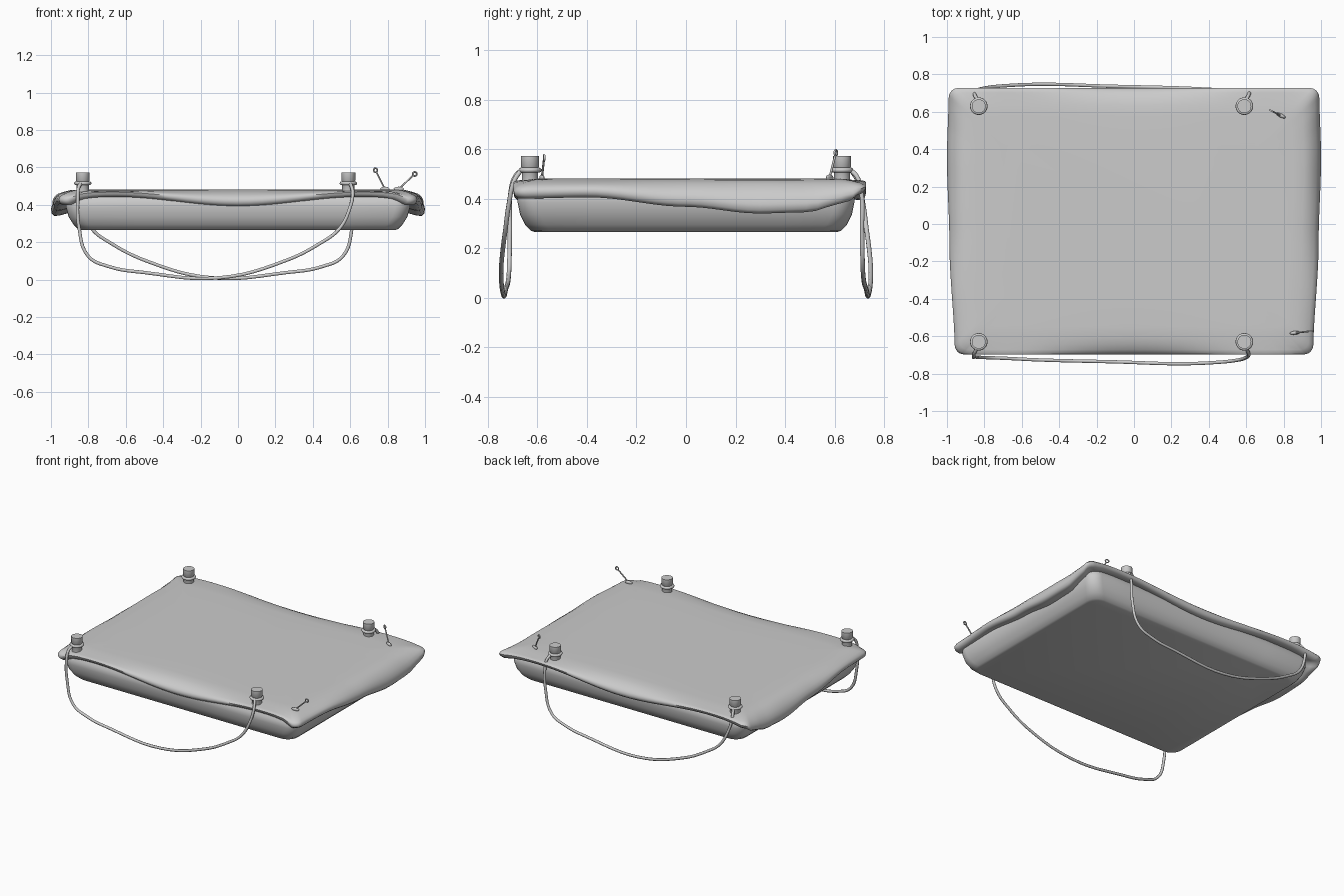
import bpy, bmesh, math
from mathutils import Vector

if "Cube" in bpy.data.objects:
    bpy.data.objects.remove(bpy.data.objects["Cube"])


def finish(obj, angle=40):
    bpy.ops.object.select_all(action='DESELECT')
    obj.select_set(True)
    bpy.context.view_layer.objects.active = obj
    bpy.ops.object.shade_smooth_by_angle(angle=math.radians(angle))
    return obj


def loft(name, rings, angle=40):
    bm = bmesh.new()
    vr = [[bm.verts.new(p) for p in ring] for ring in rings]
    n = len(vr[0])
    for a, b in zip(vr, vr[1:]):
        for i in range(n):
            bm.faces.new((a[i], a[(i + 1) % n], b[(i + 1) % n], b[i]))
    bm.faces.new(vr[0])
    bm.faces.new(vr[-1])
    bmesh.ops.recalc_face_normals(bm, faces=bm.faces)
    me = bpy.data.meshes.new(name)
    bm.to_mesh(me)
    bm.free()
    obj = bpy.data.objects.new(name, me)
    bpy.context.collection.objects.link(obj)
    return finish(obj, angle)


def rounded_rect(hw, hd, r, seg=28, arc=6):
    corners = [(hw - r, hd - r, 0), (r - hw, hd - r, 90), (r - hw, r - hd, 180), (hw - r, r - hd, 270)]
    arcs = []
    for cx, cy, a0 in corners:
        arcs.append([(cx + r * math.cos(math.radians(a0 + 90 * k / arc)),
                      cy + r * math.sin(math.radians(a0 + 90 * k / arc))) for k in range(arc + 1)])
    pts = []
    for i in range(4):
        pts += arcs[i]
        a, b = arcs[i][-1], arcs[(i + 1) % 4][0]
        pts += [(a[0] + (b[0] - a[0]) * k / seg, a[1] + (b[1] - a[1]) * k / seg) for k in range(1, seg)]
    return pts


def interp(table, t):
    if t <= table[0][0]:
        return table[0][1]
    for (t0, v0), (t1, v1) in zip(table, table[1:]):
        if t <= t1:
            s = (t - t0) / (t1 - t0)
            return v0 + (v1 - v0) * s * s * (3 - 2 * s)
    return table[-1][1]


def tube(name, points, radius, smooth_path=True):
    cu = bpy.data.curves.new(name, 'CURVE')
    cu.dimensions = '3D'
    cu.bevel_depth = radius
    cu.bevel_resolution = 2
    cu.resolution_u = 6
    cu.use_fill_caps = True
    sp = cu.splines.new('BEZIER')
    sp.bezier_points.add(len(points) - 1)
    for bp, p in zip(sp.bezier_points, points):
        bp.co = p
        bp.handle_left_type = bp.handle_right_type = 'AUTO' if smooth_path else 'VECTOR'
    obj = bpy.data.objects.new(name, cu)
    bpy.context.collection.objects.link(obj)
    bpy.ops.object.select_all(action='DESELECT')
    obj.select_set(True)
    bpy.context.view_layer.objects.active = obj
    bpy.ops.object.convert(target='MESH')
    return finish(bpy.context.view_layer.objects.active, 60)


# lower padded tray
tray = [(0.84, 0.61, 0.265), (0.855, 0.625, 0.27), (0.88, 0.65, 0.295), (0.905, 0.67, 0.335),
        (0.92, 0.68, 0.385), (0.92, 0.68, 0.42), (0.90, 0.66, 0.45)]
loft("tray", [[(x, y, z) for x, y in rounded_rect(hw, hd, 0.08, 6)] for hw, hd, z in tray], 45)

# draped cover with a wavy hem
side_hem = [(-0.7, 0.4), (-0.4, 0.405), (0, 0.367), (0.3, 0.34), (0.5, 0.345), (0.65, 0.38), (0.73, 0.42)]
taper = [(-0.7, 0.958), (-0.1, 0.987), (0.35, 1.0), (0.73, 0.99)]
outline = []
for x, y in rounded_rect(1.0, 0.712, 0.05):
    y += 0.015
    wave = 0.418 - 0.025 * math.cos(math.pi * x / 0.7)
    side = interp(side_hem, y)
    w = interp([(0.86, 0), (0.97, 1)], abs(x))
    outline.append((x * interp(taper, y), y, wave * (1 - w) + side * w))
# inset, height share between hem (0) and top (1), hem offset
profile = [(0.30, 1, 0), (0.15, 0.985, 0), (0.09, 0.95, 0), (0.055, 0.84, 0), (0.025, 0.6, 0.008),
           (0.008, 0.36, 0.015), (0.0, 0.12, 0.02), (0.004, 0, 0.013), (0.018, 0, 0), (0.045, 0, 0.003), (0.11, 0, 0.02)]
rings = []
for inset, share, off in profile:
    rings.append([(x * (1 - inset), 0.015 + (y - 0.015) * (1 - inset / 0.715),
                   h + (0.482 - h) * share + off) for x, y, h in outline])
loft("cover", rings, 60)

# four posts with rope collars
POST_X = (-0.83, 0.59)
for x in POST_X:
    for y in (-0.63, 0.63):
        def circle(r, z):
            return [(x + r * math.cos(k * math.tau / 24), y + r * math.sin(k * math.tau / 24), z) for k in range(24)]
        loft("post", [circle(0.033, 0.46), circle(0.033, 0.525), circle(0.037, 0.53), circle(0.037, 0.573)])
        bpy.ops.mesh.primitive_torus_add(major_radius=0.037, minor_radius=0.01, major_segments=28,
                                         minor_segments=8, location=(x, y, 0.515))
        bpy.context.object.name = "collar"
        finish(bpy.context.object, 60)

# hanging ropes: the back one is the front one turned half round
rope = [(-0.84, -0.665, 0.515), (-0.853, -0.69, 0.49), (-0.857, -0.708, 0.43), (-0.85, -0.711, 0.28),
        (-0.80, -0.714, 0.125), (-0.69, -0.718, 0.07), (-0.5, -0.727, 0.038), (-0.1, -0.737, 0.01),
        (0.25, -0.747, 0.1), (0.44, -0.74, 0.195), (0.54, -0.73, 0.27), (0.597, -0.715, 0.38),
        (0.613, -0.695, 0.47), (0.60, -0.667, 0.515)]
tube("front_rope", rope, 0.0095)
tube("back_rope", [(-0.24 - x, -y, z) for x, y, z in rope], 0.0095)

# two small pins leaning out of the cover
for base, top in (((0.785, 0.58, 0.485), (0.735, 0.605, 0.585)),
                  ((0.86, -0.582, 0.485), (0.945, -0.573, 0.565))):
    b, t = Vector(base), Vector(top)
    d = (t - b).normalized()
    tube("pin_shaft", [b, t - d * 0.011], 0.0045, False)
    flat = Vector((t.x - b.x, t.y - b.y, 0))
    yaw = math.atan2(flat.y, flat.x)
    bpy.ops.mesh.primitive_torus_add(major_radius=0.011, minor_radius=0.0045, major_segments=16,
                                     minor_segments=6, location=t, rotation=(math.pi / 2, 0, yaw))
    bpy.context.object.name = "pin_eye"
    finish(bpy.context.object, 60)
    bpy.ops.mesh.primitive_uv_sphere_add(segments=16, ring_count=8, radius=1, location=b, rotation=(0, 0, yaw))
    foot = bpy.context.object
    foot.name = "pin_foot"
    foot.scale = (0.028, 0.01, 0.012)
    finish(foot, 60)
